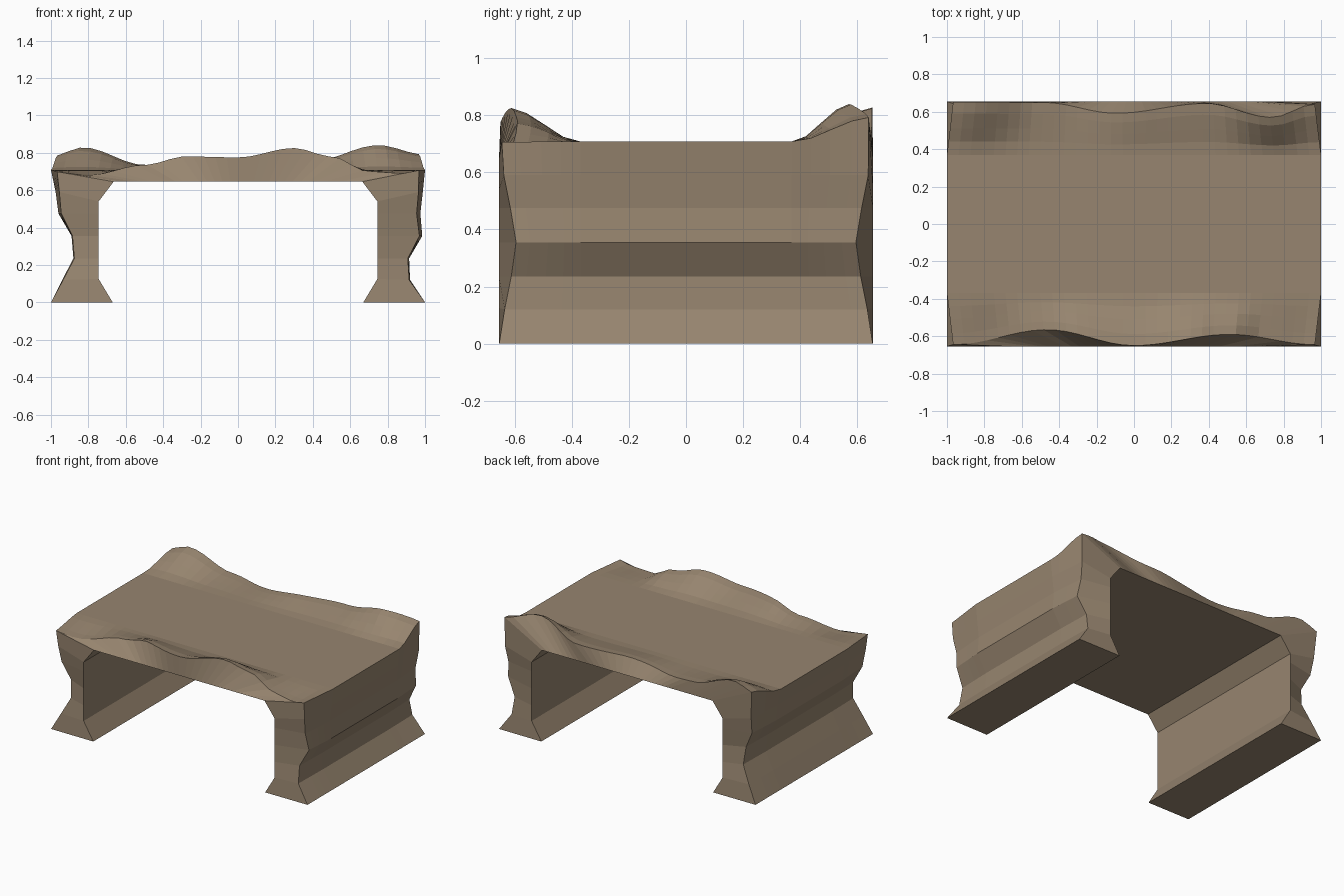
import bpy, bmesh, math

if "Cube" in bpy.data.objects:
    bpy.data.objects.remove(bpy.data.objects["Cube"])

HALF_Y = 0.655   # half depth of the arch
TOP = 0.708      # height of the flat top

# Rim control points: (x, height) and (x, distance from centre)
FRONT_Z = [(-1, .70), (-.8, .68), (-.5, .735), (-.28, .78), (0, .775), (.3, .825),
           (.5, .78), (.7, .70), (.88, .69), (1, .71)]
BACK_Z = [(-1, .78), (-.83, .828), (-.5, .735), (-.3, .72), (.1, .75), (.4, .755),
          (.75, .84), (1, .79)]
FRONT_Y = [(-1, .645), (-.48, .565), (0, .65), (.53, .59), (1, .645)]
BACK_Y = [(-1, .653), (-.5, .65), (-.1, .592), (.4, .645), (.76, .57), (1, .64)]


def curve(points, x):
    """Smooth interpolation through control points."""
    if x <= points[0][0]:
        return points[0][1]
    for (x0, v0), (x1, v1) in zip(points, points[1:]):
        if x <= x1:
            t = (1 - math.cos(math.pi * (x - x0) / (x1 - x0))) / 2
            return v0 + (v1 - v0) * t
    return points[-1][1]


RISE = [(0, 0), (.25, .14), (.5, .48), (.78, .85), (1, 1)]  # rim slope


def ring(x_mid, x_end, z, yf, yb, zf, zb, inner):
    """Closed ring of points: inner front, outer front to back, inner back."""
    ix, iz = inner
    pts = [(ix, -HALF_Y, iz)]
    for s, f in reversed(RISE):
        pts.append((x_mid + (x_end - x_mid) * s, -(.37 + (yf - .37) * s), z + (zf - z) * f))
    for s, f in RISE:
        pts.append((x_mid + (x_end - x_mid) * s, .37 + (yb - .37) * s, z + (zb - z) * f))
    pts.append((ix, HALF_Y, iz))
    return pts


# Leg profiles: z, outer x in the middle, outer x at the ends, end depth, inner point
INNER = [(.67, 0), (.745, .125), (.745, .235), (.745, .355), (.745, .475), (.745, .54)]
HEIGHTS = [0, .12, .235, .355, .475, .59]
DEPTH = [.654, .635, .612, .595, .615, .638]
LEFT = [(1, 1), (.94, .935), (.88, .875), (.89, .885), (.96, .945), (.975, .955)]
RIGHT = [(1, 1), (.92, .915), (.915, .908), (.985, .97), (.975, .955), (.988, .965)]


def leg(sign, widths):
    return [ring(sign * xm, sign * xe, z, d, d, z, z, (sign * ix, iz))
            for z, (xm, xe), d, (ix, iz) in zip(HEIGHTS, widths, DEPTH, INNER)]


# Top slab with wavy front and back rims
deck = []
STEPS = 32
for i in range(STEPS + 1):
    x = -1 + 2 * i / STEPS
    xe = x * .967
    deck.append(ring(x, xe, TOP, curve(FRONT_Y, x), curve(BACK_Y, x),
                     curve(FRONT_Z, xe), curve(BACK_Z, xe), (x * .665, .645)))

rings = leg(-1, LEFT) + deck + leg(1, RIGHT)[::-1]

# Skin the rings into one closed solid, with flat feet
bm = bmesh.new()
rows = [[bm.verts.new(p) for p in r] for r in rings]
n = len(rows[0])
for a, b in zip(rows, rows[1:]):
    for j in range(n):
        k = (j + 1) % n
        bm.faces.new((a[j], b[j], b[k], a[k]))
bm.faces.new(rows[0])
bm.faces.new(rows[-1][::-1])
bmesh.ops.recalc_face_normals(bm, faces=bm.faces[:])
mesh = bpy.data.meshes.new("stone_arch")
bm.to_mesh(mesh)
bm.free()

stone = bpy.data.materials.new("brown stone")
stone.diffuse_color = (.31, .235, .16, 1)
stone.use_nodes = True
stone.node_tree.nodes["Principled BSDF"].inputs["Base Color"].default_value = stone.diffuse_color
mesh.materials.append(stone)
arch = bpy.data.objects.new("stone_arch", mesh)
bpy.context.collection.objects.link(arch)
